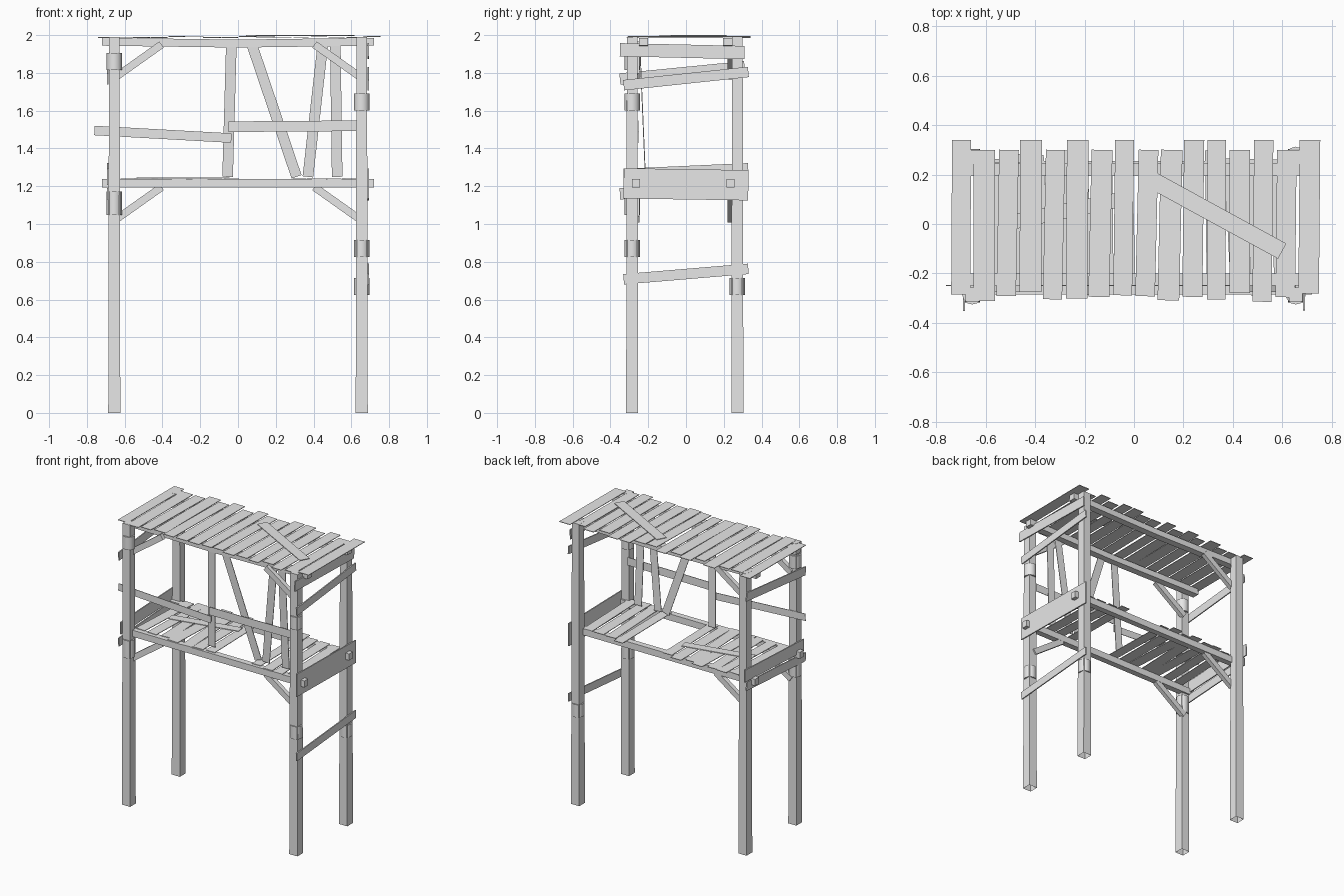
import bpy
import bmesh
import random
from mathutils import Vector, Matrix

random.seed(4)
default_cube = bpy.data.objects.get("Cube")
if default_cube:
    bpy.data.objects.remove(default_cube)

wood = bpy.data.materials.new("weathered_grey")
wood.use_nodes = True
wood.diffuse_color = (0.8, 0.8, 0.8, 1)
wood.node_tree.nodes["Principled BSDF"].inputs["Base Color"].default_value = wood.diffuse_color

ACROSS, DEEP, UP = Vector((1, 0, 0)), Vector((0, 1, 0)), Vector((0, 0, 1))
LEFT, RIGHT = 1, -1
POST_X, FRONT_Y, BACK_Y = 0.655, -0.285, 0.272
FLOOR, ROOF = 1.24, 1.99
PLANK = 0.004


def finish(bm, name):
    bmesh.ops.recalc_face_normals(bm, faces=bm.faces)
    mesh = bpy.data.meshes.new(name)
    bm.to_mesh(mesh)
    bm.free()
    mesh.materials.append(wood)
    obj = bpy.data.objects.new(name, mesh)
    bpy.context.collection.objects.link(obj)


def board(name, start, end, width, normal, thick=PLANK):
    """Straight board between two points, its broad face turned to normal."""
    start, end = Vector(start), Vector(end)
    span = end - start
    along = span.normalized()
    side = normal.cross(along).normalized()
    face = along.cross(side)
    middle = (start + end) / 2
    bm = bmesh.new()
    bmesh.ops.create_cube(bm, size=1)
    for v in bm.verts:
        x, y, z = v.co
        v.co = middle + span * x + side * y * width + face * z * thick
    finish(bm, name)


def post(name, x, y):
    """Gently tapered post, open underneath."""
    bm = bmesh.new()
    bmesh.ops.create_cube(bm, size=1)
    for v in bm.verts:
        width = 0.056 if v.co.z > 0 else 0.064
        v.co = (x + v.co.x * width, y + v.co.y * width, (v.co.z + 0.5) * ROOF)
    underside = min(bm.faces, key=lambda f: f.calc_center_median().z)
    bmesh.ops.delete(bm, geom=[underside], context='FACES')
    finish(bm, name)


def collar(side, y, z, height=0.09):
    """Round binding wrapped about a post."""
    radius = 0.041
    bm = bmesh.new()
    bmesh.ops.create_cone(bm, cap_ends=True, segments=12, radius1=radius, radius2=radius,
                          depth=height, matrix=Matrix.Translation((side * POST_X, y, z)))
    for f in bm.faces:
        f.smooth = len(f.verts) == 4
    finish(bm, "post_collar")


def end_board(name, side, z, rise, width, shift=0):
    """Board nailed across one end, climbing by rise from front to back."""
    x, reach = side * 0.689, 0.33
    board(name, (x, shift - reach, z - rise / 2), (x, shift + reach, z + rise / 2),
          width, ACROSS, thick=PLANK * 2)


def corner_brace(side, y, top):
    """Diagonal strut from a post up to a beam."""
    board("corner_brace", (side * 0.645, y, top - 0.17), (side * 0.405, y, top),
          width=0.04, normal=DEEP, thick=0.03)


def leaning_board(name, top_x, foot_x):
    """Upright board resting on the floor and the front roof beam."""
    board(name, (top_x, -0.245, ROOF - 0.03), (foot_x, -0.215, FLOOR + 0.01),
          width=0.056, normal=DEEP)


# Posts
for side, side_name in ((LEFT, "left"), (RIGHT, "right")):
    post(f"front_{side_name}_post", side * POST_X, FRONT_Y)
    post(f"back_{side_name}_post", side * POST_X, BACK_Y)

# Collars
collar(RIGHT, FRONT_Y, z=1.86)
collar(RIGHT, FRONT_Y, z=1.11, height=0.125)
collar(LEFT, FRONT_Y, z=1.645)
collar(LEFT, FRONT_Y, z=0.87)
collar(LEFT, BACK_Y, z=0.67)

# Long beams: the roof pair sags at the middle, the floor pair is straight
beam_end = 0.72
for y in (-0.225, 0.22):
    for side in (LEFT, RIGHT):
        board("roof_beam", (0, y, ROOF - 0.035), (side * beam_end, y, ROOF - 0.025),
              width=0.05, normal=UP, thick=0.042)
for y in (-0.265, 0.235):
    board("floor_beam", (-beam_end, y, FLOOR - 0.025), (beam_end, y, FLOOR - 0.025),
          width=0.042, normal=UP, thick=0.046)

# Corner braces: the back left corner has none
for side, y in ((RIGHT, -0.26), (LEFT, -0.26), (RIGHT, 0.235)):
    corner_brace(side, y, top=ROOF - 0.04)
    corner_brace(side, y, top=FLOOR - 0.045)

# Roof planks: evenly spaced, uneven at the ends, some reaching further back
long_planks = (0, 3, 5, 7, 10, 11, 13, 15)
for i in range(16):
    x = i * 0.094 - 0.7
    back = 0.34 if i in long_planks else 0.3
    lean = random.uniform(0, 0.015)
    height = ROOF + random.uniform(-PLANK, PLANK)
    board("roof_plank", (x + lean / 2, back, height),
          (x - lean / 2, -random.uniform(0.265, 0.315), height),
          random.uniform(0.075, 0.09), UP)
board("loose_roof_plank", (0.06, 0.185, ROOF + PLANK * 2), (0.6, -0.11, ROOF + PLANK * 2),
      width=0.07, normal=UP)

# Floor planks: three are missing left of the middle
missing = (7, 8, 9)
for i in range(14):
    if i in missing:
        continue
    x = i * 0.09 - 0.575
    lean = random.uniform(-0.015, 0.015)
    board("floor_plank", (x + lean, random.uniform(0.26, 0.3), FLOOR),
          (x - lean, -random.uniform(0.25, 0.29), FLOOR),
          random.uniform(0.068, 0.082), UP)
board("loose_floor_plank", (-0.05, 0.1, FLOOR + PLANK * 2), (-0.53, 0, FLOOR + PLANK * 2),
      width=0.06, normal=UP)

# Boards across the two ends
end_board("left_top_board", LEFT, z=1.915, rise=-0.015, width=0.07, shift=-0.02)
end_board("left_upper_board", LEFT, z=1.77, rise=0.07, width=0.055)
end_board("left_wide_board", LEFT, z=1.21, rise=-0.01, width=0.16)
end_board("left_low_board", LEFT, z=0.735, rise=0.055, width=0.055)
end_board("right_upper_board", RIGHT, z=1.8, rise=0.065, width=0.06, shift=-0.02)
end_board("right_middle_board", RIGHT, z=1.265, rise=0.03, width=0.085)
end_board("right_low_board", RIGHT, z=1.18, rise=0.04, width=0.06, shift=-0.02)

# Front railing
rail_y = -0.25
board("right_rail", (-0.76, rail_y, 1.495), (-0.035, rail_y, 1.455), width=0.05, normal=DEEP)
board("left_rail", (-0.05, rail_y, 1.515), (0.63, rail_y, 1.52), width=0.056, normal=DEEP)

# Boards leaning behind the railing
leaning_board("middle_upright", top_x=-0.035, foot_x=-0.055)
leaning_board("slanted_upright", top_x=0.07, foot_x=0.31)
leaning_board("tilted_upright", top_x=0.45, foot_x=0.37)
leaning_board("left_upright", top_x=0.515, foot_x=0.525)
